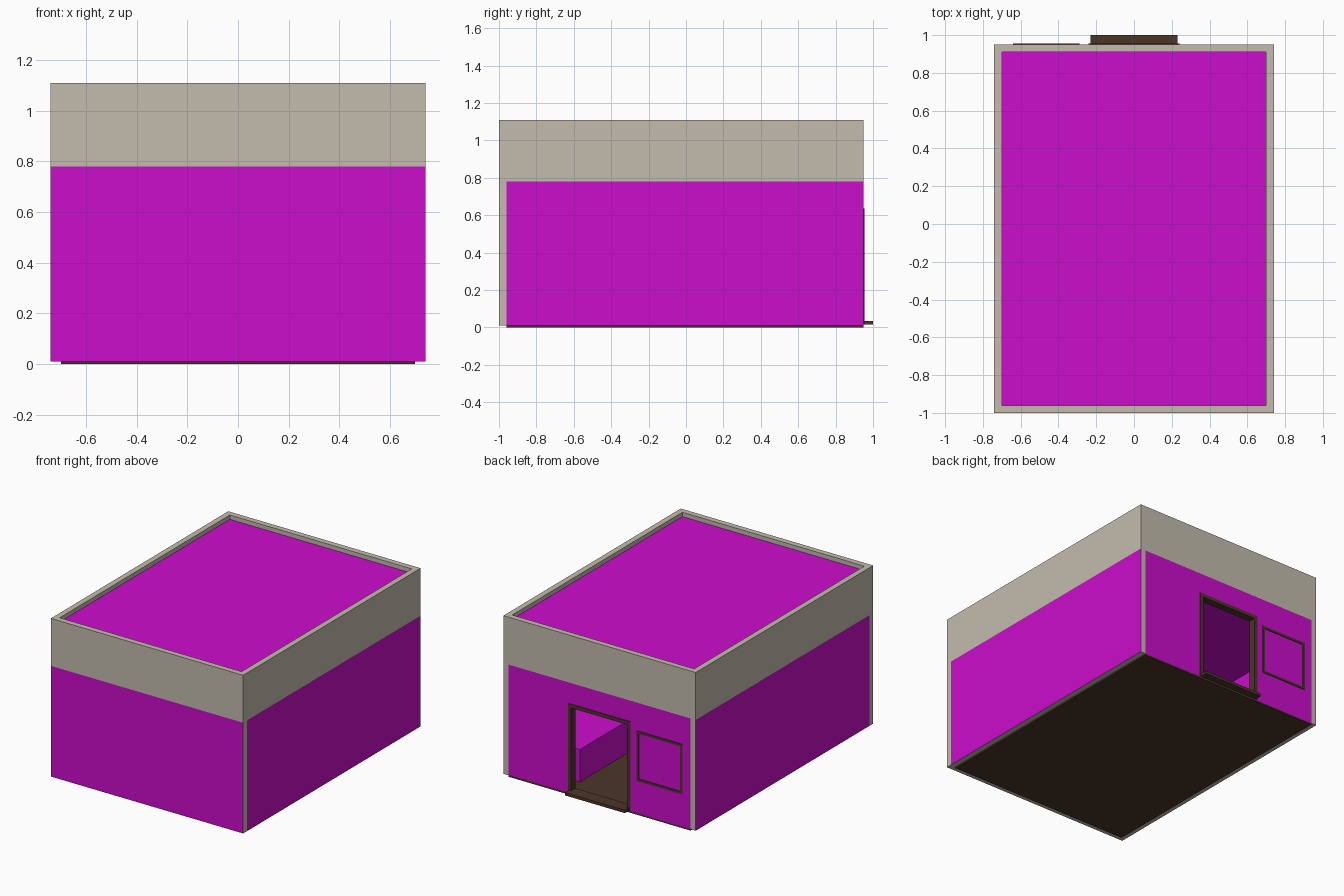
import bpy
import bmesh

if "Cube" in bpy.data.objects:
    bpy.data.objects.remove(bpy.data.objects["Cube"])


def material(name, rgb):
    m = bpy.data.materials.new(name)
    m.diffuse_color = (*rgb, 1.0)
    m.use_nodes = True
    m.node_tree.nodes["Principled BSDF"].inputs["Base Color"].default_value = m.diffuse_color
    return m


MAGENTA = material("magenta", (0.60, 0.004, 0.60))
BEIGE = material("warm_beige", (0.55, 0.50, 0.42))
BROWN = material("dark_brown", (0.070, 0.036, 0.022))

BASE, BAND, TOP = 0.01, 0.78, 1.11    # wall foot, paint line, parapet top


def add_box(bm, lo, hi):
    """Add an axis-aligned box from corner lo to corner hi."""
    geom = bmesh.ops.create_cube(bm, size=1.0)
    for v in geom["verts"]:
        v.co = [lo[i] + (v.co[i] + 0.5) * (hi[i] - lo[i]) for i in range(3)]


def finish(name, bm, mats):
    mesh = bpy.data.meshes.new(name)
    bm.to_mesh(mesh)
    bm.free()
    for m in mats:
        mesh.materials.append(m)
    obj = bpy.data.objects.new(name, mesh)
    bpy.context.collection.objects.link(obj)
    return obj


def boxes(name, parts, mat):
    bm = bmesh.new()
    for lo, hi in parts:
        add_box(bm, lo, hi)
    return finish(name, bm, [mat])


def wall(name, lo, hi, axis):
    """Wall cut at the paint line; broad faces below it are magenta."""
    bm = bmesh.new()
    add_box(bm, (*lo, BASE), (*hi, TOP))
    bmesh.ops.bisect_plane(bm, geom=bm.verts[:] + bm.edges[:] + bm.faces[:],
                           plane_co=(0, 0, BAND), plane_no=(0, 0, 1))
    bm.normal_update()
    for f in bm.faces:
        painted = abs(f.normal[axis]) > 0.9 and f.calc_center_median().z < BAND
        f.material_index = int(painted)
    return finish(name, bm, [BEIGE, MAGENTA])


def frame(name, x0, x1, z0, z1, y0, y1, w, sill=True):
    """Rectangular surround made of rails of width w."""
    parts = [((x0, y0, z0), (x0 + w, y1, z1)),
             ((x1 - w, y0, z0), (x1, y1, z1)),
             ((x0 + w, y0, z1 - w), (x1 - w, y1, z1))]
    if sill:
        parts.append(((x0 + w, y0, z0), (x1 - w, y1, z0 + w)))
    return boxes(name, parts, BROWN)


# Four walls
wall("front_wall", (-0.74, -1.0), (0.74, -0.96), 1)
wall("right_wall", (0.70, -0.96), (0.74, 0.95), 0)
wall("left_wall", (-0.74, -0.96), (-0.70, 0.95), 0)
back = wall("back_wall", (-0.70, 0.91), (0.70, 0.95), 1)

# Doorway opening in the back wall
cutter = boxes("doorway_cutter", [((-0.225, 0.8, -0.1), (0.225, 1.1, 0.62))], BROWN)
cutter.hide_render = True
cut = back.modifiers.new("doorway", "BOOLEAN")
cut.operation = "DIFFERENCE"
cut.solver = "EXACT"
cut.object = cutter
bpy.context.view_layer.objects.active = back
bpy.ops.object.modifier_apply(modifier=cut.name)
bpy.data.objects.remove(cutter)

# Door surround, window surround and doorstep
frame("door_frame", -0.24, 0.24, 0.015, 0.635, 0.905, 0.955, 0.025, sill=False)
frame("window_frame", -0.64, -0.288, 0.237, 0.585, 0.945, 0.955, 0.017)
boxes("doorstep", [((-0.23, 0.91, 0.015), (0.23, 1.0, 0.035))], BROWN)

# Floor, ceiling and sunken flat roof
boxes("floor", [((-0.70, -0.96, 0.0), (0.70, 0.95, 0.014))], BROWN)
boxes("ceiling", [((-0.70, -0.96, 0.67), (0.70, 0.91, 0.69))], MAGENTA)
boxes("roof", [((-0.70, -0.96, 1.06), (0.70, 0.91, 1.08))], MAGENTA)

# Low counter inside, against the right wall
boxes("counter", [((0.27, -0.30, 0.014), (0.70, 0.78, 0.24))], MAGENTA)
